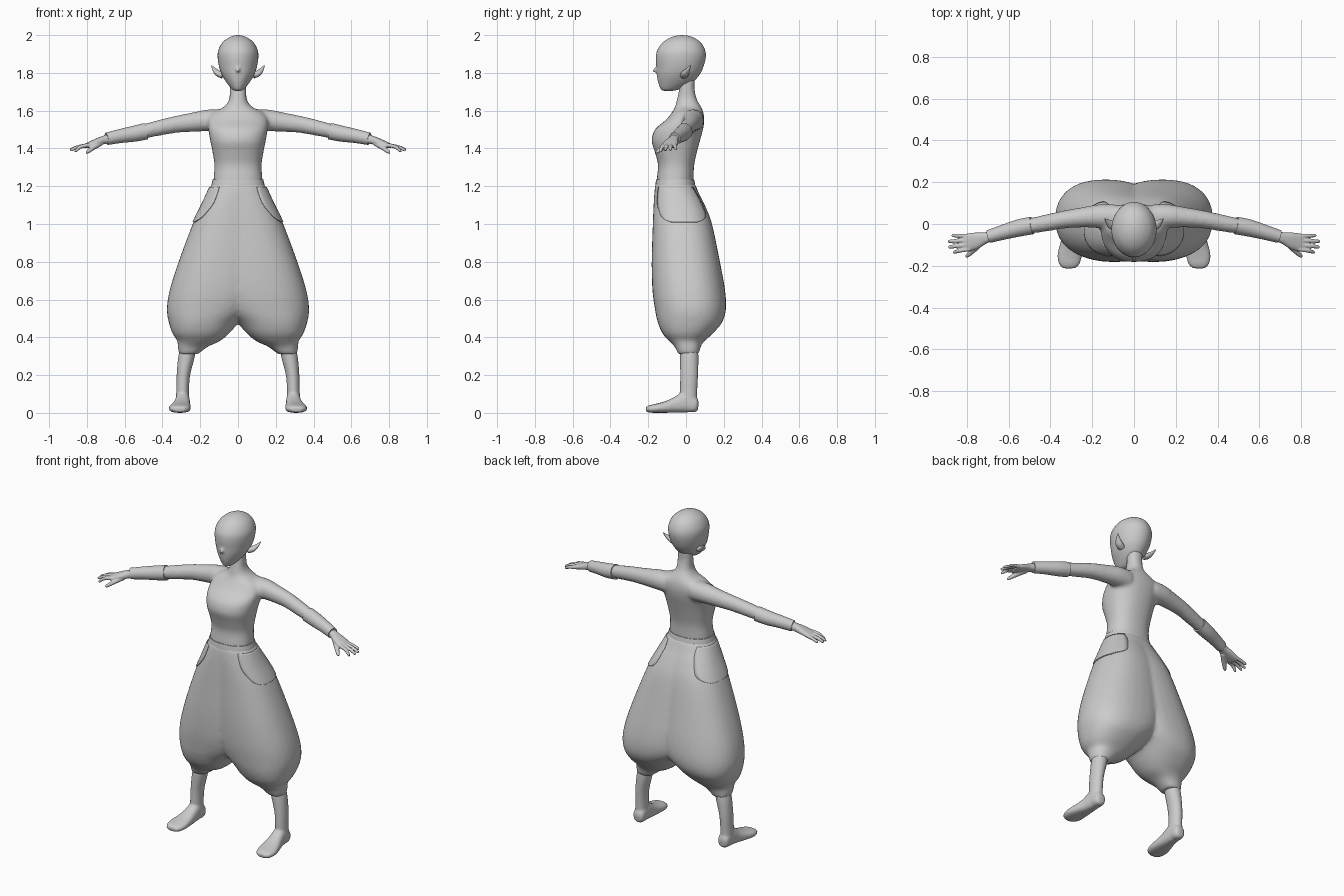
import bpy, bmesh, math
from mathutils import Vector

grey = bpy.data.materials.new("plain grey")
grey.diffuse_color = (0.6, 0.6, 0.6, 1)


def spline(rows, n=5):
    """Catmull-Rom interpolation of rows of numbers."""
    out = []
    for i in range(len(rows) - 1):
        a, b, c, d = rows[max(i - 1, 0)], rows[i], rows[i + 1], rows[min(i + 2, len(rows) - 1)]
        for k in range(n):
            t = k / n
            out.append([0.5 * (2 * q + (r - p) * t + (2 * p - 5 * q + 4 * r - s) * t * t
                               + (3 * q - p - 3 * r + s) * t ** 3) for p, q, r, s in zip(a, b, c, d)])
    return out + [list(rows[-1])]


def loft(bm, rings, seg=32, power=2.0):
    """Skin closed rings, each given as centre and two half-axis vectors."""
    loops = []
    for c, u, v in rings:
        loop = []
        for i in range(seg):
            a = 2 * math.pi * i / seg
            ca, sa = math.cos(a), math.sin(a)
            loop.append(bm.verts.new(c + u * math.copysign(abs(ca) ** (2 / power), ca)
                                     + v * math.copysign(abs(sa) ** (2 / power), sa)))
        loops.append(loop)
    for p, q in zip(loops, loops[1:]):
        for i in range(seg):
            j = (i + 1) % seg
            bm.faces.new((p[i], p[j], q[j], q[i]))
    bm.faces.new(loops[0])
    bm.faces.new(loops[-1])


def column(bm, rows, side=1, power=2.0, n=5):
    """Upright form; rows are z, centre x, half width, front y, back y."""
    loft(bm, [(Vector((side * cx, (f + b) / 2, z)), Vector((rx, 0, 0)), Vector((0, (b - f) / 2, 0)))
              for z, cx, rx, f, b in spline(rows, n)], power=power)


def limb(bm, rows, side=1, n=5, seg=24, power=2.0):
    """Form along a path; rows are x, y, z, horizontal radius, vertical radius."""
    pts = spline(rows, n)
    pos = [Vector((side * p[0], p[1], p[2])) for p in pts]
    rings = []
    for i, p in enumerate(pts):
        d = (pos[min(i + 1, len(pos) - 1)] - pos[max(i - 1, 0)]).normalized()
        u = d.cross(Vector((0, 0, 1))).normalized()
        rings.append((pos[i], u * p[3], u.cross(d) * p[4]))
    loft(bm, rings, seg, power)


def finish(name, bm, voxel=0, smooth=0):
    bmesh.ops.recalc_face_normals(bm, faces=bm.faces)
    me = bpy.data.meshes.new(name)
    bm.to_mesh(me)
    bm.free()
    me.materials.append(grey)
    ob = bpy.data.objects.new(name, me)
    bpy.context.collection.objects.link(ob)
    bpy.context.view_layer.objects.active = ob
    ob.select_set(True)
    bpy.ops.object.shade_smooth_by_angle(angle=math.radians(50))
    ob.select_set(False)
    if voxel:
        m = ob.modifiers.new("blend", 'REMESH')
        m.mode, m.voxel_size, m.use_smooth_shade = 'VOXEL', voxel, True
        m = ob.modifiers.new("soften", 'SMOOTH')
        m.factor, m.iterations = 0.5, smooth
    return ob


# torso, neck and upper arms
bm = bmesh.new()
column(bm, [(1.15, 0, .128, -.15, .035), (1.23, 0, .13, -.155, .04), (1.31, 0, .125, -.148, .043),
            (1.38, 0, .135, -.165, .058), (1.44, 0, .147, -.182, .074), (1.50, 0, .157, -.165, .09),
            (1.55, 0, .16, -.108, .097), (1.59, 0, .135, -.075, .092), (1.62, 0, .075, -.058, .08),
            (1.66, 0, .047, -.048, .058), (1.72, 0, .044, -.036, .045), (1.77, 0, .044, -.04, .05)], power=2.3)
for s in (1, -1):
    limb(bm, [(.09, .035, 1.548, .06, .06), (.16, .037, 1.548, .058, .058), (.23, .033, 1.54, .05, .052),
              (.33, .022, 1.527, .043, .045), (.43, .003, 1.506, .04, .041), (.53, -.015, 1.483, .035, .036)], s)
finish("torso", bm, .010, 8)

# head with nose
bm = bmesh.new()
column(bm, [(1.705, 0, .018, -.122, -.065), (1.715, 0, .034, -.135, -.03), (1.75, 0, .062, -.148, .035),
            (1.79, 0, .086, -.155, .072), (1.83, 0, .10, -.157, .092), (1.88, 0, .108, -.16, .105),
            (1.92, 0, .105, -.153, .102), (1.96, 0, .084, -.125, .08), (1.985, 0, .053, -.088, .045),
            (1.997, 0, .024, -.052, .01), (2.0, 0, .006, -.027, -.015)])
limb(bm, [(0, -.13, 1.825, .016, .024), (0, -.155, 1.817, .012, .017), (0, -.178, 1.808, .004, .005)])
finish("head", bm, .007, 4)

# pointed ears
bm = bmesh.new()
for s in (1, -1):
    limb(bm, [(.08, -.012, 1.785, .02, .016), (.105, -.004, 1.797, .022, .016),
              (.125, .01, 1.817, .013, .010), (.14, .025, 1.84, .002, .002)], s, seg=12)
finish("ears", bm)

# forearm sleeves
bm = bmesh.new()
for s in (1, -1):
    limb(bm, [(.487, -.007, 1.491, .042, .044), (.55, -.019, 1.478, .041, .042),
              (.62, -.038, 1.466, .036, .037), (.695, -.06, 1.451, .031, .033)], s)
finish("sleeves", bm)

# hands with palm, four fingers and thumb
bm = bmesh.new()
for s in (1, -1):
    limb(bm, [(.67, -.054, 1.455, .026, .024), (.71, -.066, 1.445, .027, .022), (.75, -.078, 1.432, .038, .019),
              (.79, -.087, 1.418, .042, .015), (.81, -.09, 1.412, .038, .012)], s, power=2.4)
    for y0, y1, x1, z1 in ((-.12, -.135, .865, 1.385), (-.10, -.11, .888, 1.39),
                           (-.078, -.083, .89, 1.392), (-.057, -.055, .872, 1.396)):
        limb(bm, [(.785, y0, 1.419, .0105, .011), ((.8 + x1) / 2, (y0 + y1) / 2, 1.409, .010, .010),
                  (x1 - .006, y1, z1 + .002, .008, .008), (x1, y1, z1, .004, .004)], s, 3, 10)
    limb(bm, [(.73, -.085, 1.428, .018, .016), (.765, -.122, 1.405, .014, .013),
              (.795, -.15, 1.383, .010, .010), (.805, -.158, 1.376, .004, .004)], s, 3, 12)
finish("hands", bm, .004, 2)

# baggy trousers
bm = bmesh.new()
for s in (1, -1):
    column(bm, [(1.215, 0, .139, -.163, .047), (1.16, .02, .144, -.168, .07), (1.1, .04, .152, -.172, .10),
                (1.0, .06, .18, -.176, .138), (.8, .09, .225, -.182, .18), (.65, .115, .247, -.178, .207),
                (.55, .145, .232, -.165, .212), (.48, .18, .187, -.15, .192), (.42, .197, .15, -.125, .142),
                (.38, .208, .112, -.09, .098), (.35, .24, .08, -.06, .078), (.31, .262, .05, -.043, .07)], s, 2.3)
trousers = finish("trousers", bm, .012, 8)

# waistband
bm = bmesh.new()
column(bm, [(1.195, 0, .143, -.163, .05), (1.215, 0, .139, -.161, .047), (1.235, 0, .134, -.158, .043)], power=2.3)
finish("waistband", bm)

# hip pockets: rounded patches laid on the trousers
edges = [(1.195, -.145, .035), (1.15, -.15, .062), (1.10, -.15, .087), (1.05, -.135, .105),
         (1.025, -.115, .095), (1.01, -.08, .06)]
bm = bmesh.new()
prev = None
for z, f, b in spline(edges, 4):
    row = [bm.verts.new((.5, f + (b - f) * i / 20, z)) for i in range(21)]
    if prev:
        for i in range(20):
            bm.faces.new((prev[i], row[i], row[i + 1], prev[i + 1]))
    prev = row
pockets = finish("pockets", bm)
m = pockets.modifiers.new("lay on", 'SHRINKWRAP')
m.target, m.wrap_method, m.offset = trousers, 'PROJECT', .003
m.use_project_x, m.use_negative_direction, m.use_positive_direction = True, True, False
m = pockets.modifiers.new("thickness", 'SOLIDIFY')
m.thickness, m.offset = .005, 0
pockets.modifiers.new("other side", 'MIRROR')

# lower legs and feet
bm = bmesh.new()
for s in (1, -1):
    column(bm, [(.38, .255, .042, -.03, .06), (.30, .272, .044, -.032, .066), (.2, .289, .036, -.031, .064),
                (.12, .293, .034, -.032, .06), (.04, .294, .036, -.03, .058)], s)
    limb(bm, [(.292, .065, .035, .018, .022), (.292, .05, .038, .034, .037), (.293, 0, .055, .038, .055),
              (.296, -.05, .043, .043, .043), (.302, -.10, .032, .052, .032), (.308, -.15, .025, .058, .025),
              (.31, -.19, .021, .05, .02), (.31, -.212, .018, .03, .012)], s, power=2.5)
finish("legs_and_feet", bm, .007, 5)
